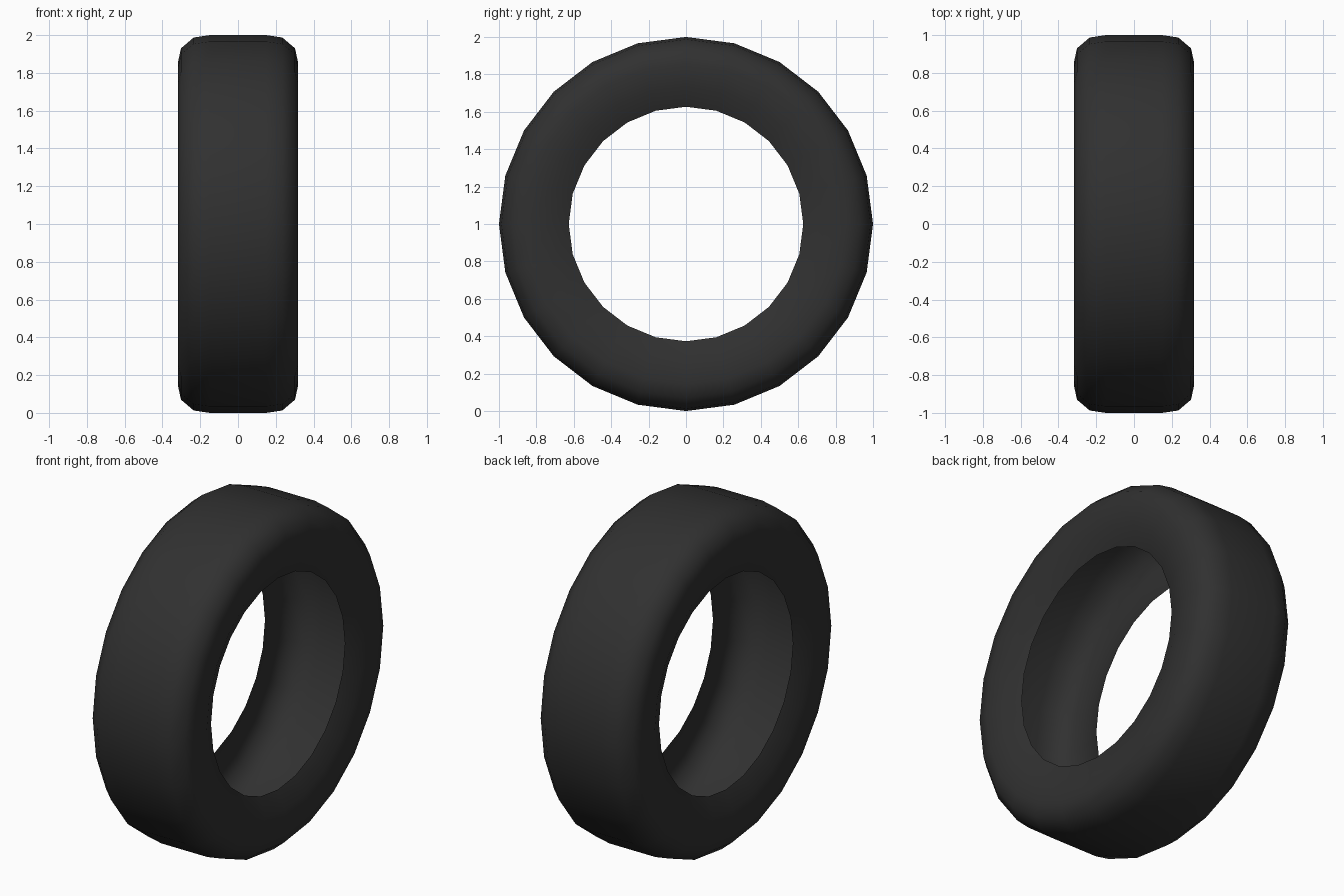
import bpy, bmesh, math

if "Cube" in bpy.data.objects:
    bpy.data.objects.remove(bpy.data.objects["Cube"])

SEGMENTS = 24

# Half cross-section of the hollow tyre (x, radius), from tread to inner bead
half = [(0.15, 1.0), (0.235, 0.987), (0.302, 0.93), (0.318, 0.855),
        (0.308, 0.735), (0.262, 0.627)]
profile = [(-x, r) for x, r in reversed(half)] + half

# Spin the section around the x axis
bm = bmesh.new()
rings = []
for i in range(SEGMENTS):
    a = 2 * math.pi * i / SEGMENTS
    rings.append([bm.verts.new((x, r * math.sin(a), 1 + r * math.cos(a)))
                  for x, r in profile])
for i in range(SEGMENTS):
    a, b = rings[i], rings[(i + 1) % SEGMENTS]
    for j in range(len(profile) - 1):
        bm.faces.new((a[j], a[j + 1], b[j + 1], b[j]))
for f in bm.faces:
    f.smooth = True
bm.normal_update()
# Make the tread face outward
top = max(bm.faces, key=lambda f: f.calc_center_median().z)
if top.normal.z < 0:
    bmesh.ops.reverse_faces(bm, faces=bm.faces[:])

mesh = bpy.data.meshes.new("tyre")
bm.to_mesh(mesh)
bm.free()
tyre = bpy.data.objects.new("tyre", mesh)
bpy.context.collection.objects.link(tyre)

# Dark rubber
rubber = bpy.data.materials.new("rubber")
rubber.diffuse_color = (0.03, 0.03, 0.03, 1)
rubber.use_nodes = True
rubber.node_tree.nodes["Principled BSDF"].inputs["Base Color"].default_value = rubber.diffuse_color
mesh.materials.append(rubber)
